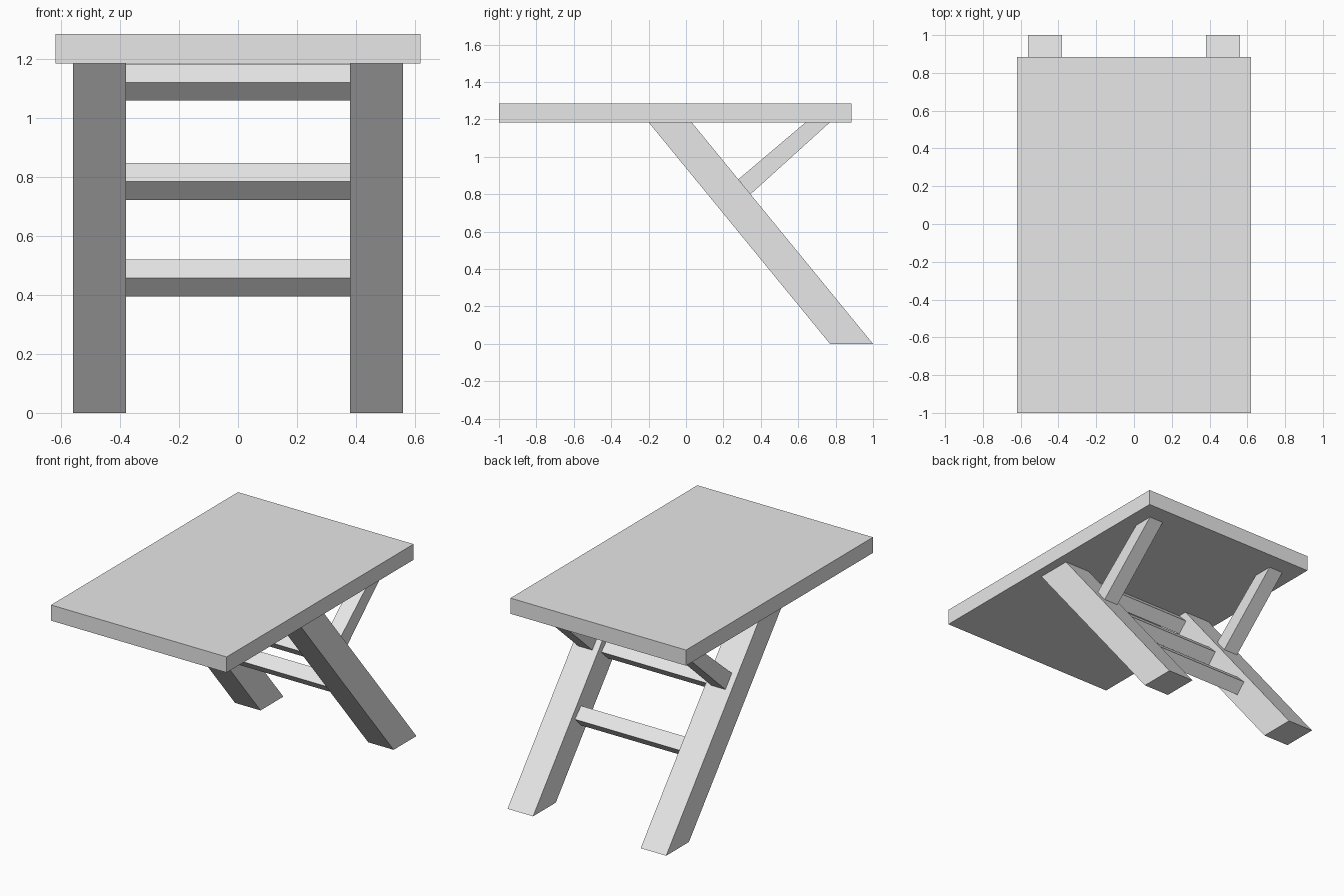
import bpy
import bmesh

cube = bpy.data.objects.get("Cube")
if cube:
    bpy.data.objects.remove(cube, do_unlink=True)

grey = bpy.data.materials.new("light_grey")
grey.use_nodes = True
COLOR = (0.8, 0.8, 0.8, 1.0)
grey.diffuse_color = COLOR
grey.node_tree.nodes["Principled BSDF"].inputs["Base Color"].default_value = COLOR


def extrude_profile(name, profile, x0, x1):
    """Solid made by sweeping a (y, z) profile from x0 to x1."""
    bm = bmesh.new()
    face = bm.faces.new([bm.verts.new((x0, y, z)) for y, z in profile])
    swept = bmesh.ops.extrude_face_region(bm, geom=[face])["geom"]
    verts = [v for v in swept if isinstance(v, bmesh.types.BMVert)]
    bmesh.ops.translate(bm, verts=verts, vec=(x1 - x0, 0, 0))
    bmesh.ops.recalc_face_normals(bm, faces=bm.faces)
    mesh = bpy.data.meshes.new(name)
    bm.to_mesh(mesh)
    bm.free()
    mesh.materials.append(grey)
    obj = bpy.data.objects.new(name, mesh)
    bpy.context.collection.objects.link(obj)
    return obj


UNDER, TOP = 1.185, 1.285      # slab underside and top
LEG_IN, LEG_OUT = 0.38, 0.56

# Flat top slab
extrude_profile("top_slab", [(-1, UNDER), (0.885, UNDER), (0.885, TOP), (-1, TOP)],
                -0.62, 0.62)

# Slanted legs and their braces, one pair per side
leg = [(-0.2, UNDER), (0.03, UNDER), (1.0, 0), (0.77, 0)]
brace = [(0.64, UNDER), (0.77, UNDER), (0.345, 0.80), (0.28, 0.88)]
for side, sign in (("left", 1), ("right", -1)):
    extrude_profile(side + "_leg", leg, sign * LEG_IN, sign * LEG_OUT)
    extrude_profile(side + "_brace", brace, sign * 0.42, sign * 0.52)

# Diamond-section rungs centred along the legs
R = 0.0625
for label, z in (("upper", 1.122), ("middle", 0.785), ("lower", 0.458)):
    y = -0.08 + 0.97 * (UNDER - z) / UNDER
    extrude_profile(label + "_rung", [(y - R, z), (y, z - R), (y + R, z), (y, z + R)],
                    -LEG_IN, LEG_IN)
